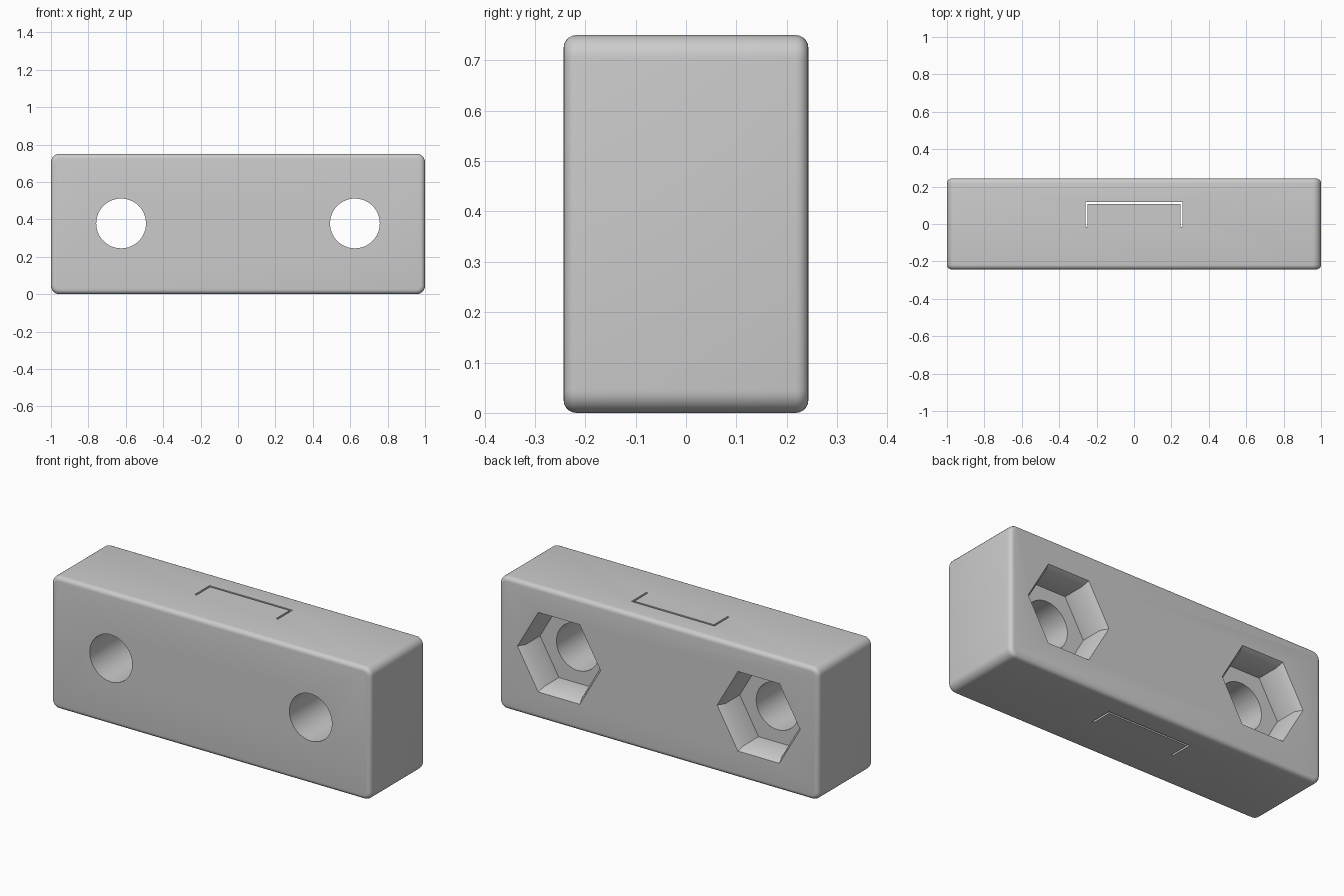
import bpy, bmesh
from math import cos, sin, pi, radians

if "Cube" in bpy.data.objects:
    bpy.data.objects.remove(bpy.data.objects["Cube"])

L, D, H = 1.0, 0.243, 0.75       # half length, half depth, height
HOLE_X, HOLE_Z = 0.625, 0.378


def finish(bm, name):
    bmesh.ops.recalc_face_normals(bm, faces=bm.faces)
    me = bpy.data.meshes.new(name)
    bm.to_mesh(me)
    bm.free()
    ob = bpy.data.objects.new(name, me)
    bpy.context.collection.objects.link(ob)
    return ob


def loft(name, rings):
    """Closed solid skinned through equal-length rings of points."""
    bm = bmesh.new()
    vs = [[bm.verts.new(p) for p in r] for r in rings]
    n = len(vs[0])
    for a, b in zip(vs, vs[1:]):
        for i in range(n):
            j = (i + 1) % n
            bm.faces.new((a[i], a[j], b[j], b[i]))
    bm.faces.new(vs[0])
    bm.faces.new(vs[-1][::-1])
    return finish(bm, name)


def ngon(x, y, r, n):
    return [(x + r * cos(2 * pi * i / n), y, HOLE_Z + r * sin(2 * pi * i / n))
            for i in range(n)]


# block: large rounding at the four end corners, small one round both faces
bm = bmesh.new()
bmesh.ops.create_cube(bm, size=1)
for v in bm.verts:
    v.co = (v.co.x * 2 * L, v.co.y * 2 * D, (v.co.z + 0.5) * H)
ends = [e for e in bm.edges if abs(e.verts[0].co.y - e.verts[1].co.y) > D]
bmesh.ops.bevel(bm, geom=ends, offset=0.045, segments=6, profile=0.5,
                affect='EDGES')
rims = [e for e in bm.edges if abs(e.verts[0].co.y - e.verts[1].co.y) < 1e-5]
bmesh.ops.bevel(bm, geom=rims, offset=0.025, segments=5, profile=0.5,
                affect='EDGES')
block = finish(bm, "clamp_block")

cutters = []
for s in (-1, 1):
    x = s * HOLE_X
    # bolt hole through the block
    cutters.append(loft("bolt_hole", [ngon(x, y, 0.133, 64) for y in (-0.4, 0.4)]))
    # nut pocket with a flared rim, open at the back
    pocket = [(D - 0.168, 0.236), (D - 0.04, 0.236), (D, 0.26), (D + 0.04, 0.284)]
    cutters.append(loft("nut_pocket", [ngon(x, y, r, 6) for y, r in pocket]))

# thin U-shaped slit running from top to bottom
w, t, y0, y1 = 0.26, 0.011, -0.015, 0.117
u = [(-w, y0), (-w + t, y0), (-w + t, y1 - t), (w - t, y1 - t),
     (w - t, y0), (w, y0), (w, y1), (-w, y1)]
cutters.append(loft("slit", [[(x, y, z) for x, y in u] for z in (-0.1, H + 0.1)]))

bpy.context.view_layer.objects.active = block
block.select_set(True)
for c in cutters:
    c.select_set(False)
    m = block.modifiers.new("cut", 'BOOLEAN')
    m.operation, m.solver, m.object = 'DIFFERENCE', 'EXACT', c
    bpy.ops.object.modifier_apply(modifier=m.name)
    bpy.data.objects.remove(c)

bpy.ops.object.shade_smooth_by_angle(angle=radians(28))
